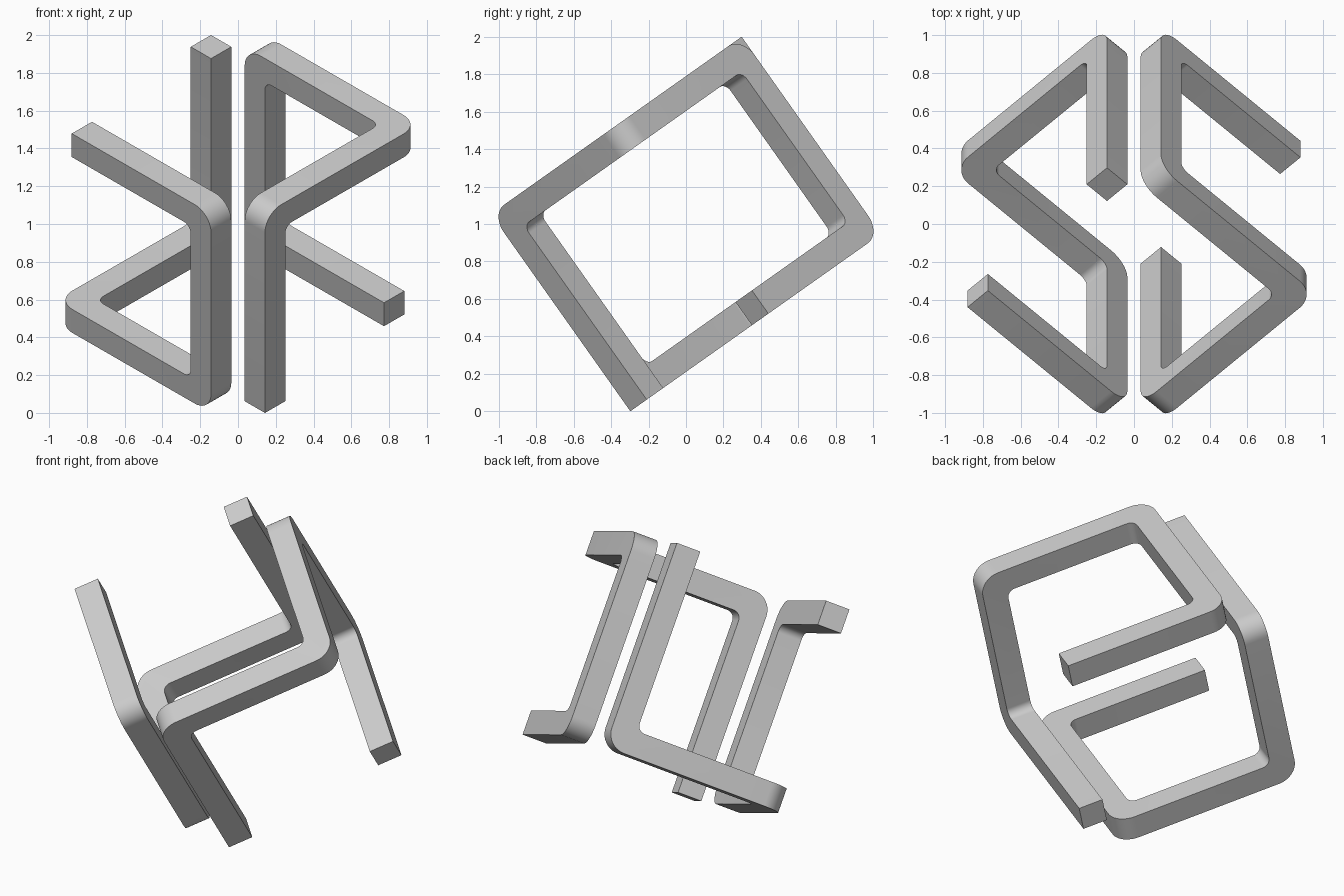
import bpy
import bmesh
from math import sqrt
from mathutils import Vector, Matrix

cube = bpy.data.objects.get("Cube")
if cube:
    bpy.data.objects.remove(cube, do_unlink=True)

HALF = 0.076          # half the bar thickness
OUTER_R, INNER_R = 0.121, 0.05
TOP = 0.569           # bar centre along the tilted upright axis
FAR, NEAR = 0.605, 0.403
ARM_END = 0.564

# Tilted frame: columns are the three bar directions
upright = Vector((0, -1 / sqrt(3), sqrt(2 / 3)))
to_left = Vector((1 / sqrt(2), 1 / sqrt(3), 1 / sqrt(6)))
to_right = Vector((-1 / sqrt(2), 1 / sqrt(3), 1 / sqrt(6)))
tilt = Matrix((upright, to_left, to_right)).transposed()

grey = bpy.data.materials.new("plain grey")
grey.use_nodes = True
colour = (0.6, 0.6, 0.6, 1)
grey.diffuse_color = colour
grey.node_tree.nodes["Principled BSDF"].inputs["Base Color"].default_value = colour


def bent_bar(name, points):
    """Square bar along a right-angled path, with rounded bends."""
    bm = bmesh.new()
    dirs = [(b - a).normalized() for a, b in zip(points, points[1:])]
    u = dirs[1]
    v = dirs[0].cross(u)
    offsets = [HALF * (i * u + j * v) for i, j in ((1, 1), (-1, 1), (-1, -1), (1, -1))]
    rings, bends = [[bm.verts.new(points[0] + q) for q in offsets]], []

    # Mitred ring at each bend, square ring at the end
    for p, d1, d2 in zip(points[1:], dirs, dirs[1:]):
        sides = [q.dot(d2) for q in offsets]
        mitre = [q - s * d1 for q, s in zip(offsets, sides)]
        rings.append([bm.verts.new(p + m) for m in mitre])
        bends.append((rings[-1], sides))
        offsets = [m - m.dot(d2) * d2 for m in mitre]
    rings.append([bm.verts.new(points[-1] + q) for q in offsets])

    for r1, r2 in zip(rings, rings[1:]):
        for k in range(4):
            n = (k + 1) % 4
            bm.faces.new((r1[k], r1[n], r2[n], r2[k]))
    bm.faces.new(rings[0][::-1])
    bm.faces.new(rings[-1])

    # Sort the bend edges into outer, inner and flat mitre lines
    outer, inner, flat = [], [], []
    for ring, sides in bends:
        for k in range(4):
            n = (k + 1) % 4
            edge = bm.edges.get((ring[k], ring[n]))
            if sides[k] * sides[n] < 0:
                flat.append(edge)
            else:
                (outer if sides[k] < 0 else inner).append(edge)
    bmesh.ops.dissolve_edges(bm, edges=flat, use_verts=False)
    for edges, radius in ((outer, OUTER_R), (inner, INNER_R)):
        bmesh.ops.bevel(bm, geom=edges, offset=radius, offset_type='OFFSET',
                        segments=10, profile=0.5, affect='EDGES', clamp_overlap=False)
    bmesh.ops.recalc_face_normals(bm, faces=bm.faces)
    bm.transform(Matrix.Translation((0, 0, 1)) @ tilt.to_4x4())

    mesh = bpy.data.meshes.new(name)
    bm.to_mesh(mesh)
    bm.free()
    mesh.materials.append(grey)
    obj = bpy.data.objects.new(name, mesh)
    bpy.context.collection.objects.link(obj)
    bpy.ops.object.select_all(action='DESELECT')
    obj.select_set(True)
    bpy.context.view_layer.objects.active = obj
    bpy.ops.object.shade_smooth_by_angle()


# Path of one half; the other half is its reflection through the centre
path = [Vector(p) for p in (
    (TOP, -FAR, ARM_END),
    (TOP, -FAR, -NEAR),
    (-TOP, -FAR, -NEAR),
    (-TOP, -FAR, FAR),
    (-TOP, NEAR, FAR),
    (TOP + HALF, NEAR, FAR),
)]
bent_bar("right_bent_bar", path)
bent_bar("left_bent_bar", [-p for p in path])
